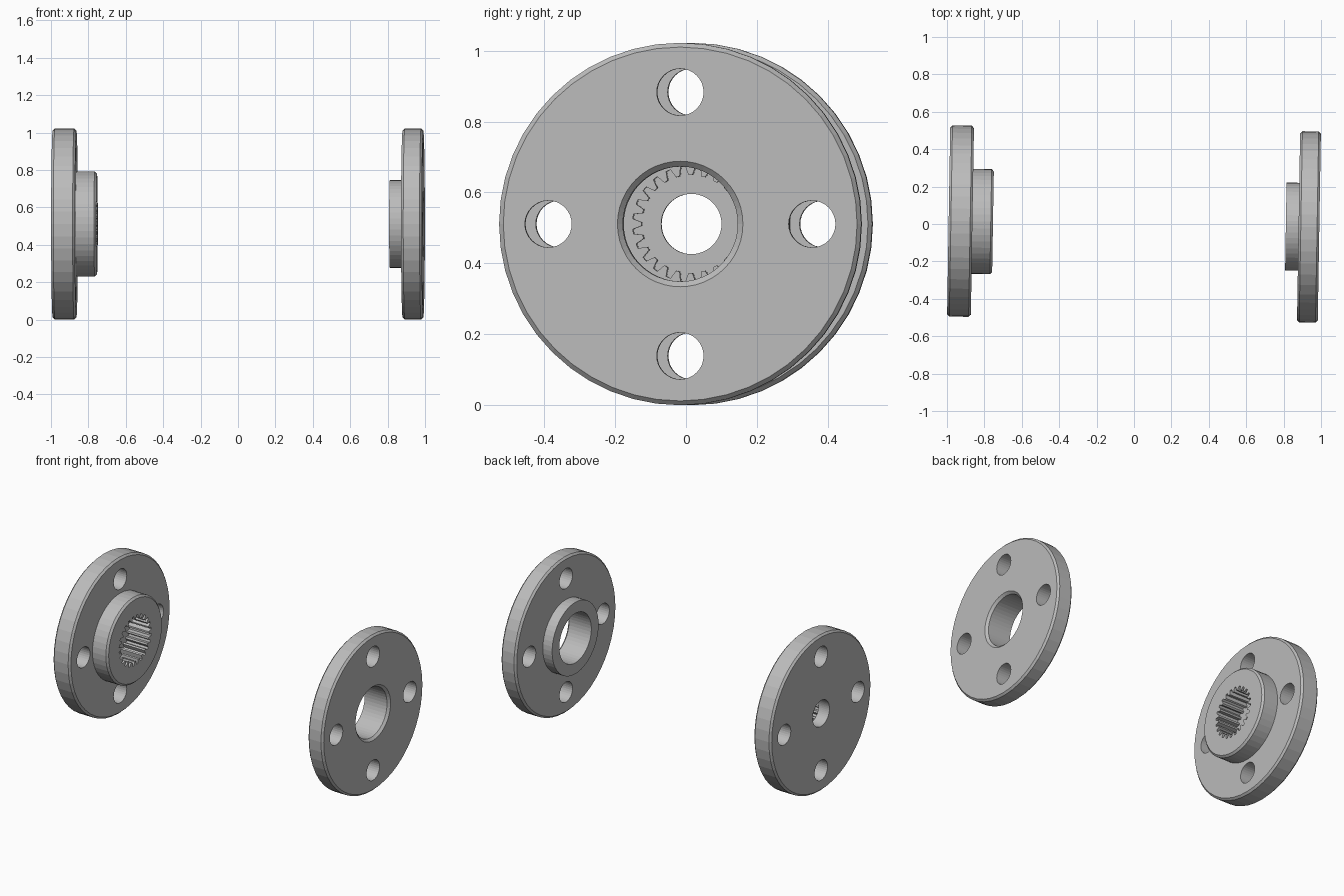
import bpy, bmesh, math
from mathutils import Matrix

if "Cube" in bpy.data.objects:
    bpy.data.objects.remove(bpy.data.objects["Cube"])

R = 0.511          # flange radius and height of the axis
SIDES = 48
TILT = math.radians(-0.95)

steel = bpy.data.materials.new("grey_steel")
steel.diffuse_color = (0.5, 0.5, 0.5, 1)
steel.use_nodes = True
steel.node_tree.nodes["Principled BSDF"].inputs["Base Color"].default_value = steel.diffuse_color


def make_object(name, bm):
    bmesh.ops.recalc_face_normals(bm, faces=bm.faces)
    mesh = bpy.data.meshes.new(name)
    bm.to_mesh(mesh)
    bm.free()
    obj = bpy.data.objects.new(name, mesh)
    bpy.context.collection.objects.link(obj)
    obj.location.z = R
    obj.rotation_euler.z = TILT
    mesh.materials.append(steel)
    return obj


def lathe(name, profile):
    """Turn a closed (x, radius) profile around the x axis."""
    bm = bmesh.new()
    rings = []
    for i in range(SIDES):
        a = 2 * math.pi * i / SIDES
        rings.append([bm.verts.new((x, r * math.cos(a), r * math.sin(a))) for x, r in profile])
    n = len(profile)
    for i in range(SIDES):
        p, q = rings[i], rings[(i + 1) % SIDES]
        for j in range(n):
            k = (j + 1) % n
            bm.faces.new((p[j], p[k], q[k], q[j]))
    return make_object(name, bm)


def bolt_hole_cutter(x):
    bm = bmesh.new()
    for i in range(4):
        a = i * math.pi / 2
        m = Matrix.Translation((x, 0.372 * math.cos(a), 0.372 * math.sin(a)))
        bmesh.ops.create_cone(bm, cap_ends=True, segments=32, radius1=0.066, radius2=0.066,
                              depth=0.4, matrix=m @ Matrix.Rotation(math.pi / 2, 4, 'Y'))
    return make_object("bolt_hole_cutter", bm)


def spline_cutter(x0, x1, teeth=24, root=0.163, tip=0.138):
    bm = bmesh.new()
    pitch = 2 * math.pi / teeth
    verts = []
    for i in range(teeth):
        for t, r in ((-0.34, root), (-0.15, tip), (0.15, tip), (0.34, root)):
            a = (i + t) * pitch
            verts.append(bm.verts.new((x0, r * math.cos(a), r * math.sin(a))))
    face = bm.faces.new(verts)
    ext = bmesh.ops.extrude_face_region(bm, geom=[face])
    for v in ext["geom"]:
        if isinstance(v, bmesh.types.BMVert):
            v.co.x = x1
    return make_object("spline_cutter", bm)


def cut(obj, cutter):
    """Subtract the cutter, bake the result and drop the cutter."""
    cutter.hide_render = True
    mod = obj.modifiers.new("cut", 'BOOLEAN')
    mod.operation = 'DIFFERENCE'
    mod.solver = 'EXACT'
    mod.object = cutter
    bpy.context.view_layer.update()
    mesh = bpy.data.meshes.new_from_object(obj.evaluated_get(bpy.context.evaluated_depsgraph_get()))
    obj.modifiers.clear()
    obj.data = mesh
    bpy.data.objects.remove(cutter)


C = 0.012  # edge chamfer

# Left flange: disc with a wide hub, small through hole and blind toothed socket
left = lathe("splined_flange", [
    (-0.991, 0.085), (-0.991, R - C), (-0.991 + C, R), (-0.864 - C, R), (-0.864, R - C),
    (-0.864, 0.281), (-0.754 - C, 0.281), (-0.754, 0.281 - C), (-0.754, 0.085)])
cut(left, spline_cutter(-0.912, -0.70))
cut(left, bolt_hole_cutter(-0.93))

# Right flange: disc with a low hub and a plain bore chamfered on the outer face
right = lathe("bored_flange", [
    (0.991, 0.177), (0.991, R - C), (0.991 - C, R), (0.880 + C, R), (0.880, R - C),
    (0.880, 0.235), (0.812, 0.235), (0.812, 0.162), (0.976, 0.162)])
cut(right, bolt_hole_cutter(0.93))
